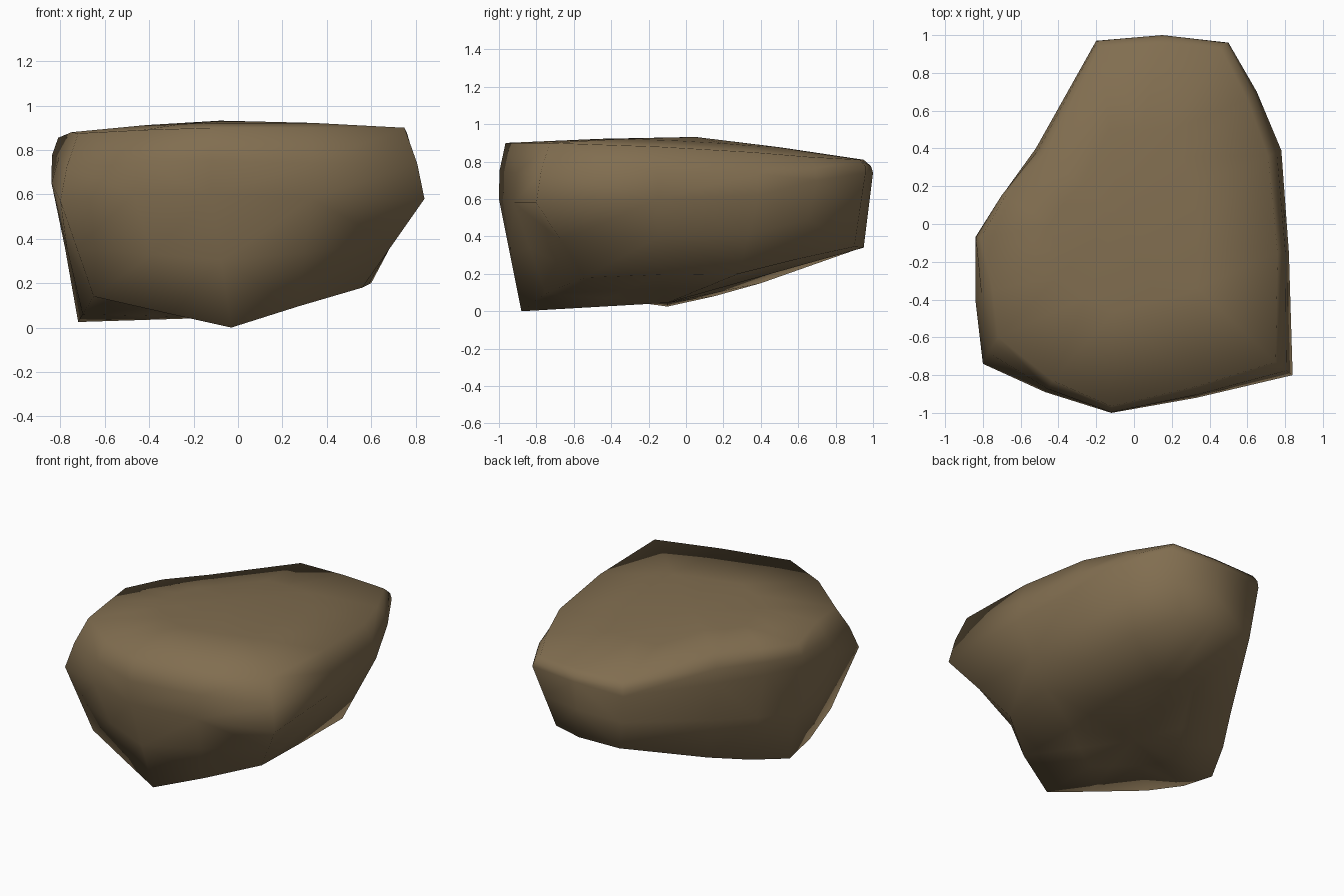
import bpy, bmesh
from mathutils import Vector

if "Cube" in bpy.data.objects:
    bpy.data.objects.remove(bpy.data.objects["Cube"])

# Matching key outlines, starting at the back: top rim, widest girth, underside rim
top = [(.15, .95, .81), (.46, .93, .81), (.6, .66, .825), (.71, .36, .85), (.76, -.15, .88),
       (.75, -.73, .9), (.33, -.86, .9), (-.12, -.965, .9), (-.43, -.83, .89), (-.72, -.6, .875),
       (-.75, -.35, .88), (-.81, -.07, .855), (-.68, .15, .865), (-.48, .37, .867), (-.18, .94, .81)]
girth = [(.15, 1, .74), (.5, .96, .74), (.65, .7, .7), (.78, .39, .62), (.82, -.15, .6),
         (.84, -.8, .58), (.33, -.92, .58), (-.12, -1, .6), (-.47, -.89, .6), (-.8, -.74, .57),
         (-.84, -.4, .65), (-.84, -.07, .7), (-.7, .15, .69), (-.52, .4, .68), (-.2, .97, .72)]
under = [(.15, .95, .34), (.36, .9, .345), (.5, .6, .28), (.6, .28, .2), (.59, -.15, .195),
         (.56, -.54, .18), (.27, -.75, .095), (-.03, -.88, 0), (-.3, -.78, .06), (-.65, -.65, .14),
         (-.7, -.35, .06), (-.72, -.1, .025), (-.6, .15, .08), (-.45, .4, .15), (-.15, .94, .34)]
top, girth, under = ([Vector(p) for p in ring] for ring in (top, girth, under))


def between(a, b, t, swell=1.0, lift=0.0):
    """Ring blended between two others, swollen sideways and lifted."""
    ring = [p.lerp(q, t) for p, q in zip(a, b)]
    return [Vector((p.x * swell, p.y * swell, p.z + lift)) for p in ring]


crown = Vector((-.08, .05, .932))
belly = Vector((-.08, -.1, .045))
n = len(top)
rings = [between(under, [belly] * n, .5),
         under,
         between(under, girth, .5),
         girth,
         between(girth, top, .5, 1.015),
         top,
         between(top, [crown] * n, .5, 1.0, .006)]

# Boulder: skin the rings and close both ends with fans
bm = bmesh.new()
rows = [[bm.verts.new(p) for p in ring] for ring in rings]
for a, b in zip(rows, rows[1:]):
    for i in range(n):
        j = (i + 1) % n
        bm.faces.new((a[i], a[j], b[j], b[i]))
for row, tip in ((rows[0], belly), (rows[-1], crown)):
    v = bm.verts.new(tip)
    for i in range(n):
        bm.faces.new((row[i], row[(i + 1) % n], v))
bmesh.ops.triangulate(bm, faces=bm.faces[:])
bmesh.ops.recalc_face_normals(bm, faces=bm.faces[:])
for f in bm.faces:
    f.smooth = True
mesh = bpy.data.meshes.new("boulder")
bm.to_mesh(mesh)
bm.free()

# Brown stone colour
stone = bpy.data.materials.new("brown_stone")
stone.diffuse_color = (.22, .155, .08, 1)
stone.use_nodes = True
stone.node_tree.nodes["Principled BSDF"].inputs["Base Color"].default_value = stone.diffuse_color
mesh.materials.append(stone)
boulder = bpy.data.objects.new("boulder", mesh)
bpy.context.collection.objects.link(boulder)
